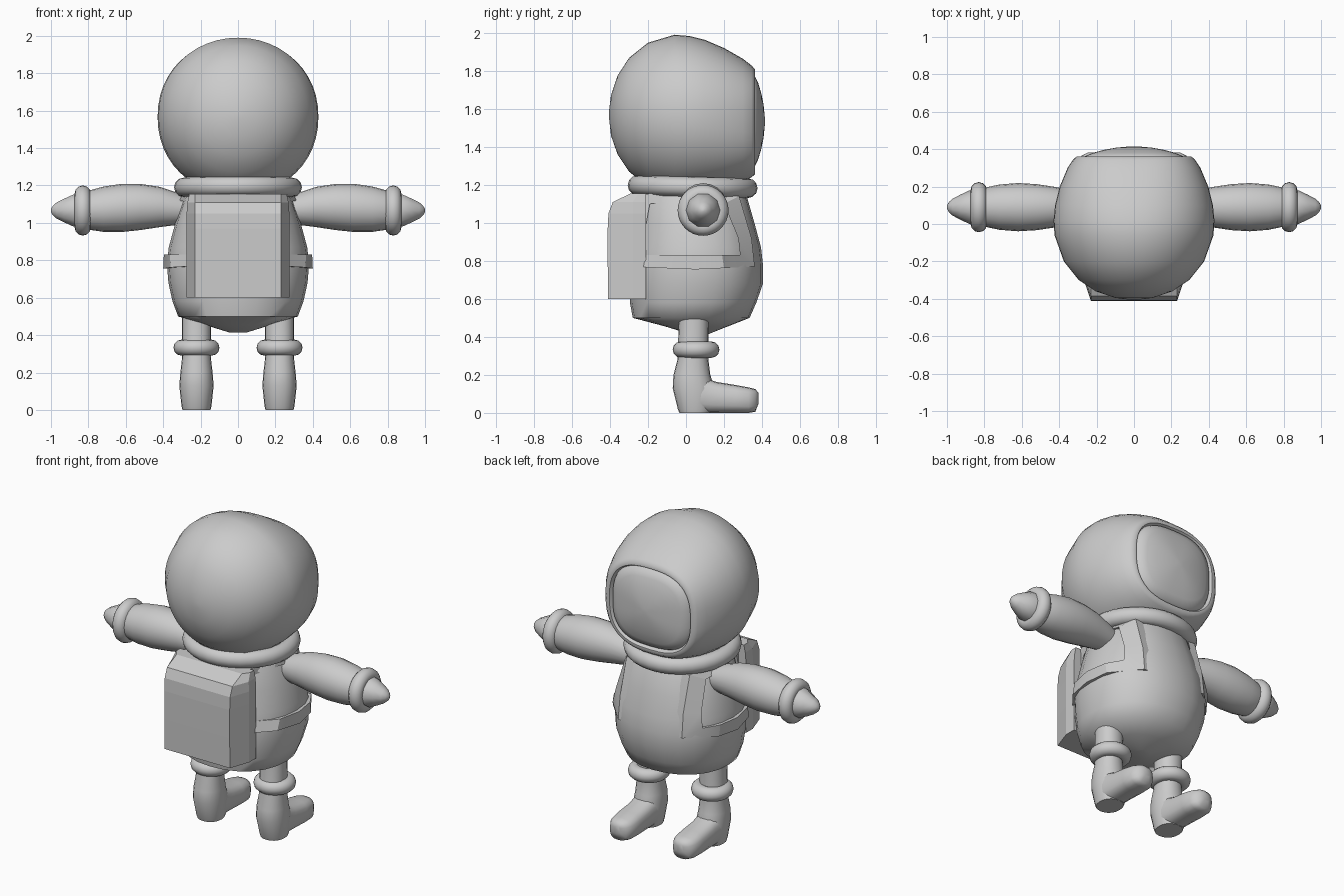
import bpy, bmesh, math

suit = bpy.data.materials.new("suit_grey")
suit.diffuse_color = (0.6, 0.6, 0.6, 1)


def ring(axis, pos, u0, u1, v0, v1, n=2.0, segs=32):
    """Superellipse across an axis, given its extents in the other two directions."""
    pts = []
    for i in range(segs):
        a = 2 * math.pi * i / segs
        c, s = math.cos(a), math.sin(a)
        u = (u0 + u1) / 2 + (u1 - u0) / 2 * math.copysign(abs(c) ** (2 / n), c)
        v = (v0 + v1) / 2 + (v1 - v0) / 2 * math.copysign(abs(s) ** (2 / n), s)
        pts.append({'x': (pos, u, v), 'y': (u, pos, v), 'z': (u, v, pos)}[axis])
    return pts


def finish(ob, angle):
    ob.data.materials.clear()
    ob.data.materials.append(suit)
    bpy.ops.object.select_all(action='DESELECT')
    ob.select_set(True)
    bpy.context.view_layer.objects.active = ob
    if angle:
        bpy.ops.object.shade_smooth_by_angle(angle=math.radians(angle))
    return ob


def loft(name, rings, angle=50, closed=False):
    """Skin a row of rings; cap the ends unless the row closes on itself."""
    bm = bmesh.new()
    vs = [[bm.verts.new(p) for p in r] for r in rings]
    k = len(vs[0])
    rows = list(zip(vs, vs[1:]))
    for a, b in rows:
        for i in range(k):
            bm.faces.new((a[i], a[(i + 1) % k], b[(i + 1) % k], b[i]))
    if not closed:
        bm.faces.new(vs[0])
        bm.faces.new(vs[-1])
    bmesh.ops.recalc_face_normals(bm, faces=bm.faces)
    me = bpy.data.meshes.new(name)
    bm.to_mesh(me)
    bm.free()
    ob = bpy.data.objects.new(name, me)
    bpy.context.collection.objects.link(ob)
    return finish(ob, angle)


def torus(name, loc, major, minor, rot=(0, 0, 0), scale=(1, 1, 1)):
    bpy.ops.mesh.primitive_torus_add(location=loc, rotation=rot, major_radius=major,
                                     minor_radius=minor, major_segments=32, minor_segments=12)
    ob = bpy.context.object
    ob.name = name
    ob.scale = scale
    return finish(ob, 60)


# Helmet: lofted back to front, ending in a rolled lip (y, half width, bottom, top, squareness)
helmet = [(-0.405, 0.02, 1.55, 1.59, 2), (-0.395, 0.10, 1.46, 1.67, 2),
          (-0.36, 0.205, 1.36, 1.775, 2), (-0.30, 0.295, 1.27, 1.868, 2),
          (-0.20, 0.375, 1.19, 1.948, 2), (-0.06, 0.425, 1.15, 1.99, 2.05),
          (0.02, 0.43, 1.15, 1.983, 2.1), (0.10, 0.422, 1.16, 1.963, 2.15),
          (0.20, 0.397, 1.18, 1.92, 2.25), (0.30, 0.355, 1.215, 1.863, 2.4),
          (0.345, 0.325, 1.24, 1.828, 2.5), (0.362, 0.305, 1.255, 1.81, 2.6),
          (0.362, 0.285, 1.275, 1.79, 2.7), (0.335, 0.27, 1.29, 1.775, 2.8)]
loft("helmet", [ring('y', y, -w, w, b, t, n, 48) for y, w, b, t, n in helmet], 60)

# Visor: shallow dome within the lip
visor = [(0.33, 1.03), (0.362, 0.97), (0.38, 0.82), (0.396, 0.6), (0.408, 0.36), (0.415, 0.08)]
loft("visor", [ring('y', y, -0.27 * f, 0.27 * f, 1.535 - 0.245 * f, 1.535 + 0.245 * f, 2.8, 48)
               for y, f in visor], 60)

# Neck collar
torus("neck_collar", (0, 0.035, 1.19), 0.29, 0.052, (math.radians(-1.5), 0, 0))

# Torso (z, half width, back y, front y)
torso = [(0.415, 0.05, 0.02, 0.12), (0.455, 0.18, -0.11, 0.22), (0.50, 0.32, -0.28, 0.335),
         (0.58, 0.35, -0.295, 0.37), (0.68, 0.372, -0.30, 0.405), (0.78, 0.38, -0.295, 0.405),
         (0.87, 0.37, -0.28, 0.395), (1.00, 0.335, -0.26, 0.36), (1.14, 0.285, -0.245, 0.32),
         (1.20, 0.24, -0.22, 0.28)]
loft("torso", [ring('z', z, -w, w, b, f, 2.2, 24) for z, w, b, f in torso], 60)


def torso_x(y, z):
    """Half width of the torso at a given depth and height."""
    for lo, hi in zip(torso, torso[1:]):
        if lo[0] <= z <= hi[0]:
            t = (z - lo[0]) / (hi[0] - lo[0])
            w, b, f = (lo[i] + t * (hi[i] - lo[i]) for i in (1, 2, 3))
            d = min(1, abs(y - (b + f) / 2) / ((f - b) / 2))
            return w * (1 - d ** 2.2) ** (1 / 2.2)


# Backpack: tapered sections stacked upward (z, rear y, rear half width, front half width)
pack = [(0.60, -0.41, 0.23, 0.275), (0.79, -0.412, 0.23, 0.275), (0.97, -0.412, 0.23, 0.275),
        (1.05, -0.408, 0.23, 0.275), (1.11, -0.385, 0.23, 0.27), (1.155, -0.29, 0.23, 0.26)]
loft("backpack", [[(-w, y, z), (w, y, z), (v, max(y + 0.04, -0.28), z), (v, -0.21, z),
                   (-v, -0.21, z), (-v, max(y + 0.04, -0.28), z)] for z, y, w, v in pack], 0)

# Harness outline in side view: (outer y, outer z, inner y, inner z)
strap = [(-0.29, 0.77, -0.24, 0.83), (-0.12, 0.762, -0.10, 0.83), (0.05, 0.755, 0.05, 0.83),
         (0.20, 0.762, 0.19, 0.83), (0.362, 0.77, 0.285, 0.83), (0.345, 0.92, 0.275, 0.92),
         (0.28, 1.14, 0.20, 1.10), (0.03, 1.17, 0.03, 1.12), (-0.24, 1.15, -0.19, 1.10)]
strap.append(strap[0])

for side, s in (("right", 1), ("left", -1)):
    # Shoulder harness, laid on the torso surface
    rows = []
    for yo, zo, yi, zi in strap:
        edge = [(max(torso_x(y, z), 0.2), y, z) for y, z in ((yo, zo), (yi, zi))]
        rows.append([(s * (x + dx), y, z) for (x, y, z), dx in
                     ((edge[0], -0.03), (edge[0], 0.022), (edge[1], 0.022), (edge[1], -0.03))])
    loft(side + "_harness", rows, 25, closed=True)

    # Arm with cuff and pointed mitten (x, centre z, radius)
    arm = [(0.22, 1.06, 0.06), (0.32, 1.075, 0.085), (0.42, 1.085, 0.108), (0.52, 1.085, 0.123),
           (0.62, 1.08, 0.129), (0.72, 1.073, 0.121), (0.80, 1.068, 0.104), (0.85, 1.066, 0.08)]
    loft(side + "_arm", [ring('x', s * x, 0.09 - r, 0.09 + r, z - r, z + r, 2, 20)
                         for x, z, r in arm])
    torus(side + "_cuff", (s * 0.83, 0.09, 1.066), 0.09, 0.044, (0, math.pi / 2, 0))
    mitten = [(0.82, 0.085), (0.88, 0.09), (0.93, 0.066), (0.97, 0.045), (0.99, 0.027), (1.0, 0.008)]
    loft(side + "_mitten", [ring('x', s * x, 0.09 - r, 0.09 + r, 1.066 - r, 1.066 + r, 2, 10)
                            for x, r in mitten], 60)

    # Leg and boot shaft (z, half width, back y, front y)
    leg = [(0.0, 0.075, -0.035, 0.13), (0.02, 0.08, -0.043, 0.14), (0.13, 0.092, -0.07, 0.15),
           (0.20, 0.086, -0.066, 0.128), (0.28, 0.077, -0.045, 0.118), (0.55, 0.078, -0.035, 0.12)]
    cx = s * 0.222
    loft(side + "_leg", [ring('z', z, cx - w, cx + w, b, f, 2.2, 20) for z, w, b, f in leg])
    torus(side + "_ankle_ring", (cx, 0.053, 0.333), 0.08, 0.043)

    # Boot toe (y, half width, bottom, top)
    toe = [(0.03, 0.085, 0, 0.21), (0.10, 0.084, 0, 0.185), (0.16, 0.082, 0, 0.163),
           (0.26, 0.085, 0, 0.147), (0.33, 0.08, 0.0, 0.134), (0.365, 0.058, 0.006, 0.125),
           (0.382, 0.025, 0.05, 0.105)]
    loft(side + "_boot", [ring('y', y, cx - w, cx + w, b, t, 2.8, 16) for y, w, b, t in toe], 60)
